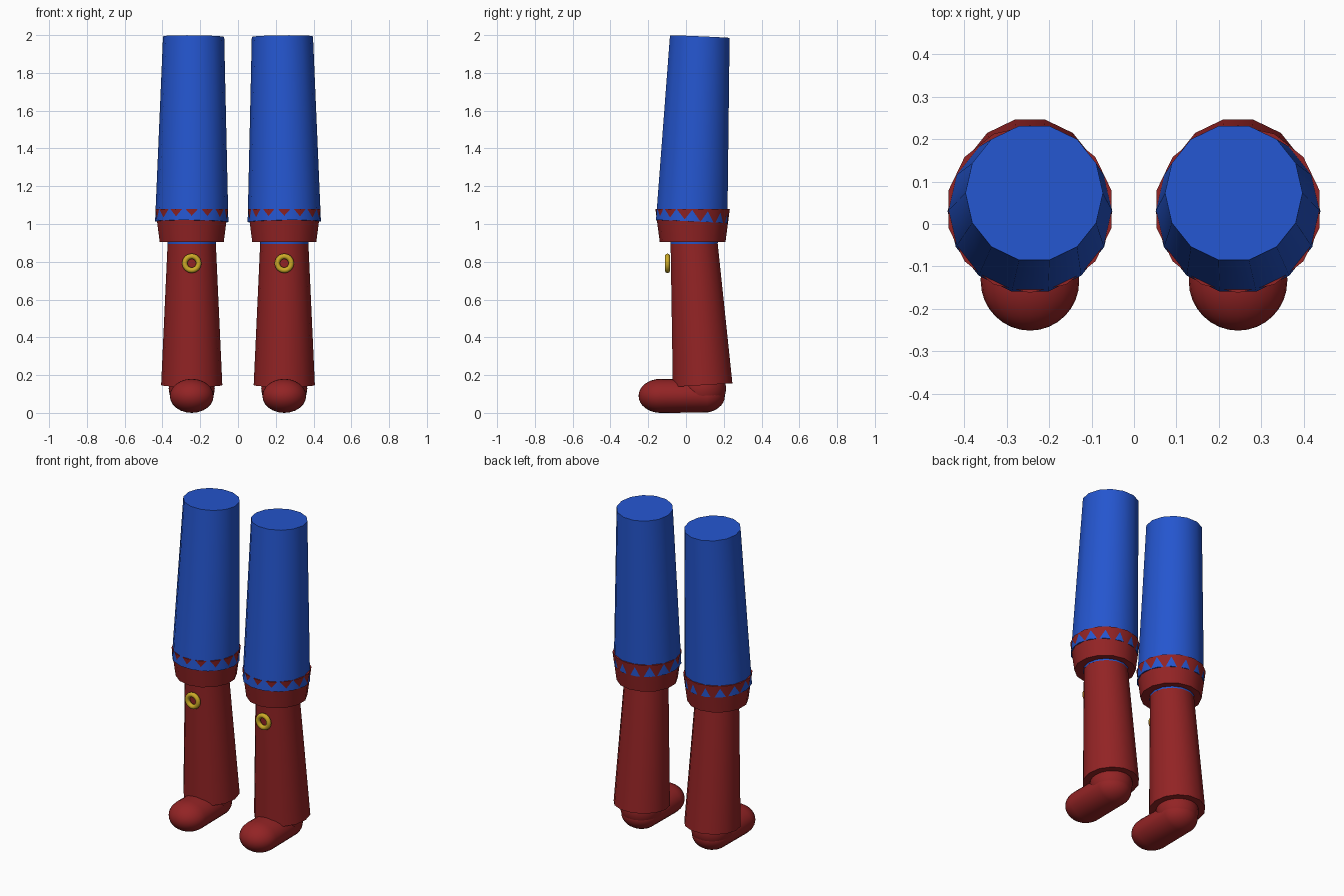
import bpy, bmesh, math
from mathutils import Vector, Matrix

if "Cube" in bpy.data.objects:
    bpy.data.objects.remove(bpy.data.objects["Cube"])


def material(name, rgb):
    m = bpy.data.materials.new(name)
    m.diffuse_color = (*rgb, 1)
    m.use_nodes = True
    m.node_tree.nodes["Principled BSDF"].inputs["Base Color"].default_value = m.diffuse_color
    return m


BLUE = material("blue", (0.018, 0.092, 0.62))
RED = material("dark red", (0.29, 0.017, 0.018))
GOLD = material("gold", (0.60, 0.40, 0.02))


def finish(obj, name, mat, angle=35):
    obj.name = name
    obj.data.materials.append(mat)
    bpy.ops.object.select_all(action='DESELECT')
    obj.select_set(True)
    bpy.context.view_layer.objects.active = obj
    bpy.ops.object.shade_smooth_by_angle(angle=math.radians(angle))
    return obj


def tube(name, bottom, top, r1, r2, mat, sides=14, turn=0.0):
    """Capped cone between two points; caps are square to its axis."""
    a, b = Vector(bottom), Vector(top)
    d = b - a
    rot = Vector((0, 0, 1)).rotation_difference(d).to_matrix().to_4x4()
    mat4 = Matrix.Translation((a + b) / 2) @ rot @ Matrix.Rotation(turn, 4, 'Z')
    bm = bmesh.new()
    bmesh.ops.create_cone(bm, cap_ends=True, segments=sides, radius1=r1,
                          radius2=r2, depth=d.length, matrix=mat4)
    me = bpy.data.meshes.new(name)
    bm.to_mesh(me)
    bm.free()
    obj = bpy.data.objects.new(name, me)
    bpy.context.collection.objects.link(obj)
    return finish(obj, name, mat)


def capsule(name, y0, y1, x, z, r, rz, mat):
    """Rounded bar along y: a sphere split and stretched at its equator."""
    bm = bmesh.new()
    bmesh.ops.create_uvsphere(bm, u_segments=24, v_segments=16, radius=r,
                              matrix=Matrix.Rotation(math.pi / 2, 4, 'X'))
    for v in bm.verts:
        v.co.z *= rz / r
        v.co.y += y0 if v.co.y < 1e-5 else y1
        v.co.x += x
        v.co.z += z
    me = bpy.data.meshes.new(name)
    bm.to_mesh(me)
    bm.free()
    obj = bpy.data.objects.new(name, me)
    bpy.context.collection.objects.link(obj)
    return finish(obj, name, mat, 60)


X = 0.245
HALF = math.pi / 14
for side, s in (("left", 1), ("right", -1)):
    x = s * X
    # thigh, leaning slightly back
    tube(side + "_thigh", (x, 0.03, 1.012), (s * 0.235, 0.073, 1.992),
         0.194, 0.162, BLUE, turn=math.pi / 2)
    # knee cuff, and the blue lining just below it
    tube(side + "_cuff", (x, 0.035, 0.905), (x, 0.035, 1.08),
         0.174, 0.197, RED, turn=HALF + math.pi / 2)
    tube(side + "_knee_lining", (x, 0.043, 0.895), (x, 0.043, 0.92),
         0.128, 0.13, BLUE, turn=math.pi / 2)
    # flared shin
    tube(side + "_shin", (x, 0.088, 0.147), (x, 0.042, 0.91),
         0.162, 0.127, RED, turn=math.pi / 2)
    # ankle and foot
    capsule(side + "_ankle", 0.09, 0.09, x, 0.13, 0.122, 0.122, RED)
    capsule(side + "_foot", -0.135, 0.09, x, 0.09, 0.116, 0.09, RED)
    # gold ring on the shin
    bpy.ops.mesh.primitive_torus_add(
        major_radius=0.037, minor_radius=0.0145, major_segments=24,
        minor_segments=10, location=(x, -0.098, 0.792),
        rotation=(math.pi / 2, 0, 0))
    finish(bpy.context.object, side + "_ring", GOLD, 60)
